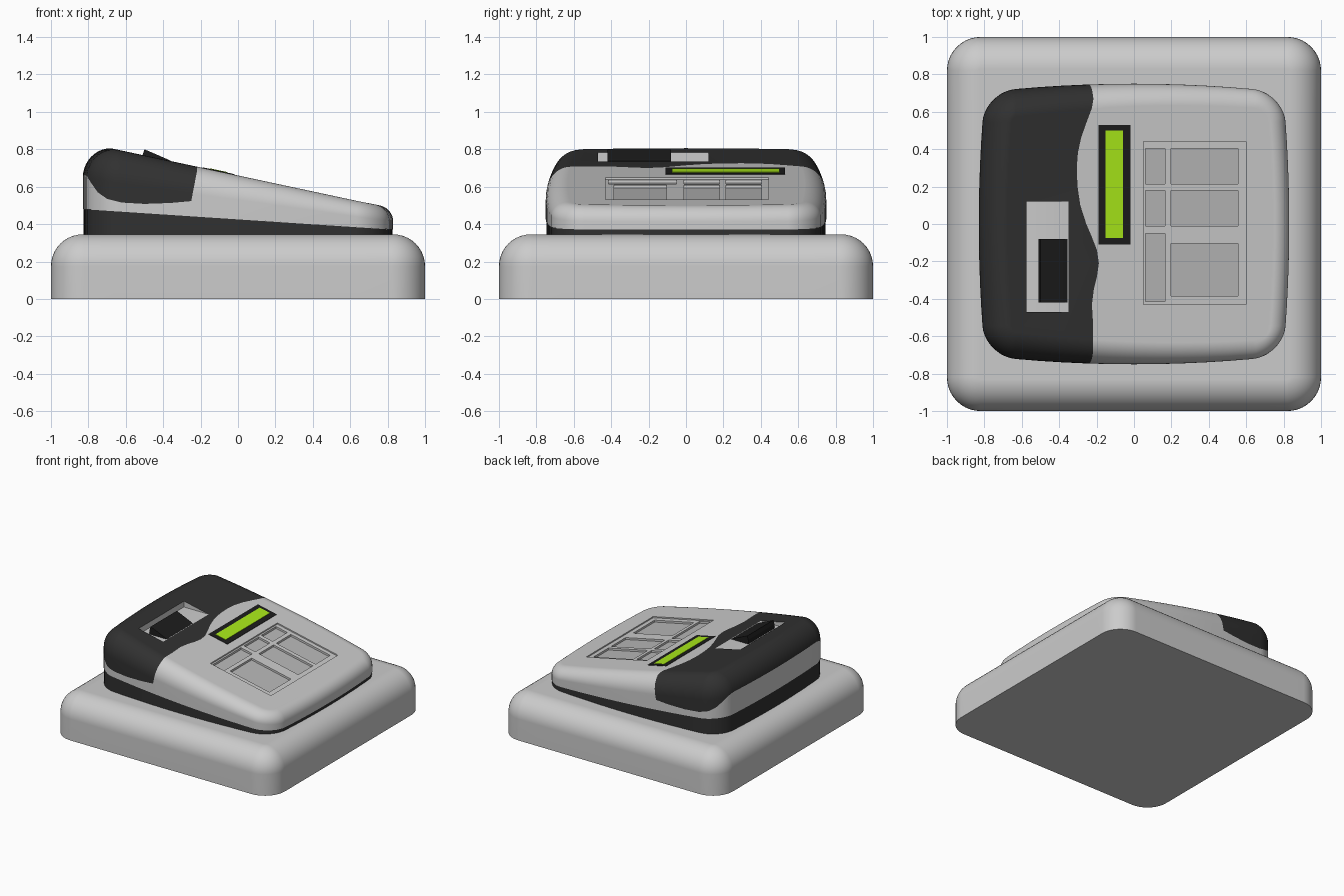
import bpy, bmesh, math

if "Cube" in bpy.data.objects:
    bpy.data.objects.remove(bpy.data.objects["Cube"])

SLOPE = 0.214


def top(x):
    return 0.66 - SLOPE * x


def seam(x):
    return 0.425 - 0.066 * x


def material(name, rgb):
    m = bpy.data.materials.new(name)
    m.diffuse_color = (*rgb, 1)
    m.use_nodes = True
    m.node_tree.nodes["Principled BSDF"].inputs["Base Color"].default_value = m.diffuse_color
    return m


DARK = material("dark_plastic", (0.03, 0.03, 0.03))
BLACK = material("black_trim", (0.012, 0.012, 0.012))
GREEN = material("lit_green", (0.4, 0.82, 0.01))
LIGHT = material("light_plastic", (0.8, 0.8, 0.8))
KEY = material("key_grey", (0.48, 0.48, 0.48))


def loft(name, rings, mat=None):
    """Closed solid from a stack of equal-length rings."""
    bm = bmesh.new()
    loops = [[bm.verts.new(p) for p in ring] for ring in rings]
    n = len(loops[0])
    for lo, hi in zip(loops, loops[1:]):
        for i in range(n):
            j = (i + 1) % n
            bm.faces.new((lo[i], lo[j], hi[j], hi[i]))
    bm.faces.new(loops[0][::-1])
    bm.faces.new(loops[-1])
    bmesh.ops.recalc_face_normals(bm, faces=bm.faces)
    me = bpy.data.meshes.new(name)
    bm.to_mesh(me)
    bm.free()
    ob = bpy.data.objects.new(name, me)
    bpy.context.collection.objects.link(ob)
    if mat:
        me.materials.append(mat)
    return ob


def slope_box(name, x0, x1, y0, y1, lo, hi, mat=None):
    """Box lying on the sloping top, heights measured from that plane."""
    plan = [(x0, y0), (x1, y0), (x1, y1), (x0, y1)]
    return loft(name, [[(x, y, top(x) + h) for x, y in plan] for h in (lo, hi)], mat)


def side_prism(name, profile, y0, y1, mat=None):
    """x-z profile extruded along y."""
    return loft(name, [[(x, y, z) for x, z in profile] for y in (y0, y1)], mat)


def boolean(ob, cutter, op):
    mod = ob.modifiers.new("cut", 'BOOLEAN')
    mod.object, mod.operation, mod.solver = cutter, op, 'EXACT'
    mod.material_mode = 'TRANSFER'
    with bpy.context.temp_override(object=ob, active_object=ob):
        bpy.ops.object.modifier_apply(modifier=mod.name)


def discard(ob):
    bpy.data.objects.remove(ob, do_unlink=True)


def smooth(ob, angle=32):
    ob.data.shade_smooth()
    ob.data.set_sharp_from_angle(angle=math.radians(angle))
    ob.modifiers.new("normals", 'WEIGHTED_NORMAL').keep_sharp = True


def outline(a, b, r, bulge_x=0.0, bulge_y=0.0, seg=10):
    """Rounded rectangle whose sides may bow outwards."""
    corners = []
    for q, (sx, sy) in enumerate([(1, 1), (-1, 1), (-1, -1), (1, -1)]):
        corners.append([(sx * (a - r) + r * math.cos(t), sy * (b - r) + r * math.sin(t))
                        for t in [(q + i / seg) * math.pi / 2 for i in range(seg + 1)]])
    pts = []
    for q in range(4):
        p, e = corners[q][-1], corners[(q + 1) % 4][0]
        pts += corners[q]
        pts += [(p[0] + (e[0] - p[0]) * i / seg, p[1] + (e[1] - p[1]) * i / seg)
                for i in range(1, seg)]
    return [(x * (1 - bulge_x * (y / b) ** 2), y * (1 - bulge_y * (x / a) ** 2)) for x, y in pts]


# Plinth with a rounded upper edge
R = 0.17
rings = [[(x, y, 0) for x, y in outline(1, 1, 0.18)]]
for i in range(11):
    t = i / 10 * math.pi / 2
    d = R * (1 - math.cos(t))
    rings.append([(x, y, 0.345 - R + R * math.sin(t)) for x, y in outline(1 - d, 1 - d, 0.18 - d)])
smooth(loft("plinth", rings))

# Dark lower case
outer = outline(0.83, 0.75, 0.17, 0.04, 0.06)
inner = outline(0.73, 0.65, 0.07, 0.04, 0.06)
smooth(loft("lower_case", [[(x * .996, y * .996, z or seam(x)) for x, y in outer]
                           for z in (0.335, None)], DARK))

# Upper case: upright wall, then a fillet that grows towards the tall end
rings = [[(x, y, seam(x)) for x, y in outer]]
for i in range(11):
    t = i / 10 * math.pi / 2
    ring = []
    for (xo, yo), (xi, yi) in zip(outer, inner):
        left = (0.83 - xo) / 1.66
        k = (0.09 + 0.06 * left) / 0.1
        xe, ye = xo + (xi - xo) * k, yo + (yi - yo) * k
        z0 = top(xo) - (0.07 + 0.12 * left)
        u, v = 1 - math.cos(t), math.sin(t)
        ring.append((xo + (xe - xo) * u, yo + (ye - yo) * u, z0 + (top(xe) - z0) * v))
    rings.append(ring)
case = loft("upper_case", rings, LIGHT)
panel = loft("dark_end_panel", rings, DARK)

# Zone of the dark panel: wavy plan edge crossed with a side profile
keys = [(0.9, -.22), (.70, -.212), (.62, -.225), (.54, -.255), (.46, -.283), (.38, -.30),
        (.30, -.306), (.20, -.302), (.10, -.287), (0, -.255), (-.07, -.225), (-.14, -.198),
        (-.21, -.188), (-.28, -.198), (-.35, -.215), (-.43, -.225), (-.55, -.218), (-.9, -.22)]
plan = [(-1, 0.9)] + [(x, y) for y, x in keys] + [(-1, -0.9)]
zone = loft("panel_zone", [[(x, y, z) for x, y in plan] for z in (0.45, 1)])
side = side_prism("panel_side", [(-.95, .665), (-.81, .66), (-.785, .62), (-.75, .57), (-.70, .535),
                                 (-.62, .515), (-.5, .508), (-.36, .513), (-.25, .523),
                                 (-.218, .69), (0, .60), (0, .95), (-.95, .95)], -0.85, 0.85)
boolean(zone, side, 'INTERSECT')
boolean(case, zone, 'DIFFERENCE')
boolean(panel, zone, 'INTERSECT')
discard(zone)
discard(side)

# Level-floored notch in the dark panel
notch = side_prism("notch", [(-.575, .735), (-.348, .735), (-.348, .9), (-.575, .9)],
                   -.47, .12, LIGHT)
boolean(panel, notch, 'DIFFERENCE')
discard(notch)

# Wedge block standing in the notch
side_prism("notch_wedge", [(-.51, .72), (-.51, .77), (-.50, .80), (-.38, .748), (-.355, .736),
                           (-.355, .72)], -.42, -.08, BLACK)

# Keypad: shallow tray with six sunken keys
cut = slope_box("tray_cut", .05, .60, -.43, .44, -.01, .06, LIGHT)
boolean(case, cut, 'DIFFERENCE')
discard(cut)
columns = [(.062, .165, [(.215, .405), (-.01, .18), (-.415, -.05)]),
           (.197, .555, [(.215, .405), (-.01, .18), (-.385, -.105)])]
for c, (x0, x1, spans) in enumerate(columns):
    for r, (y0, y1) in enumerate(spans):
        cut = slope_box("key_cut", x0, x1, y0, y1, -.032, .05, LIGHT)
        boolean(case, cut, 'DIFFERENCE')
        discard(cut)
        slope_box(f"key_{c}_{r}", x0, x1, y0, y1, -.04, -.026, KEY)

# Display
slope_box("display_bezel", -.19, -.02, -.11, .53, -.02, .003, BLACK)
slope_box("display_screen", -.152, -.06, -.075, .50, -.01, .006, GREEN)

smooth(case)
smooth(panel)
